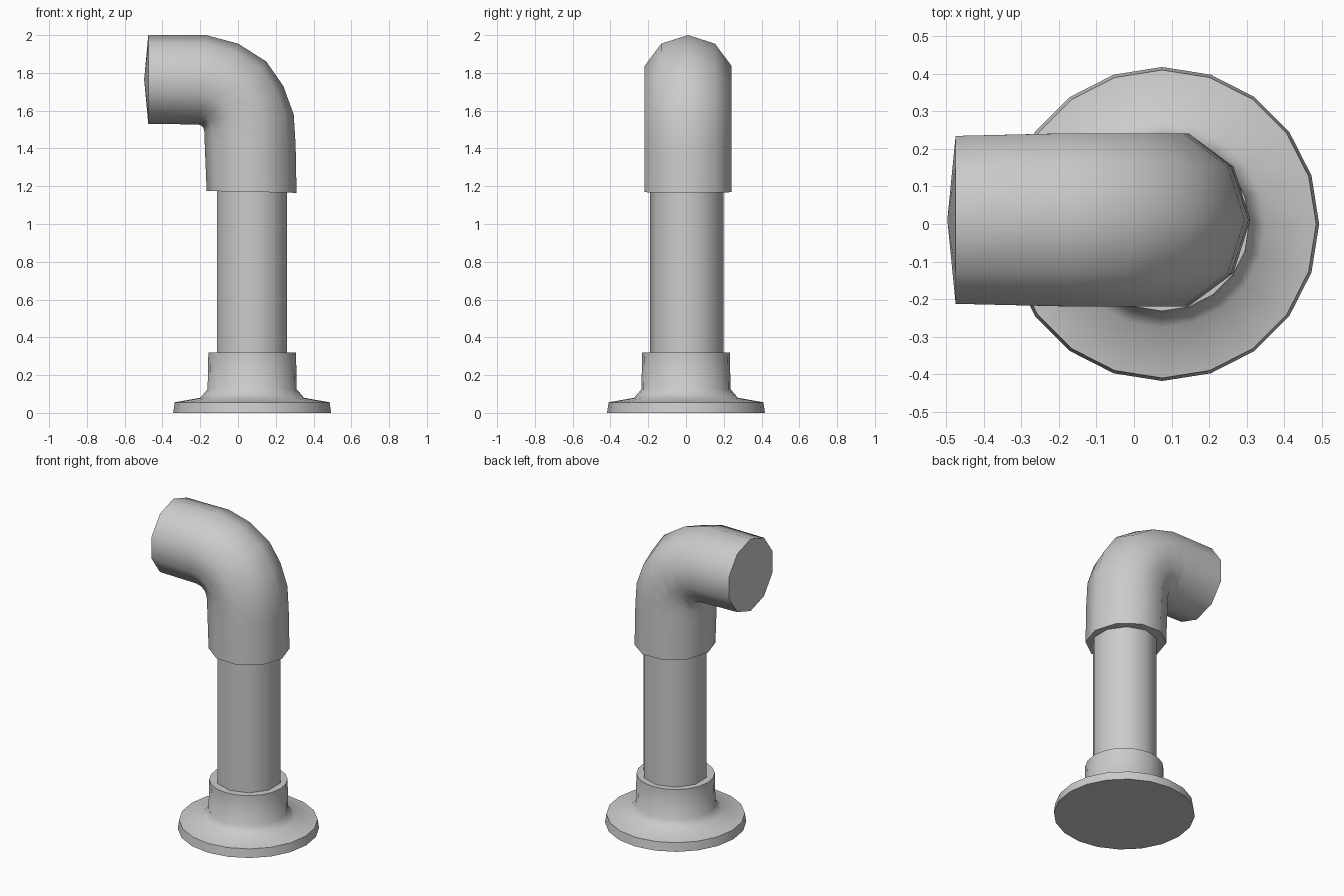
import bpy, bmesh, math
from mathutils import Vector

cube = bpy.data.objects.get("Cube")
if cube:
    bpy.data.objects.remove(cube, do_unlink=True)

metal = bpy.data.materials.new("grey metal")
metal.use_nodes = True
metal.diffuse_color = (0.6, 0.6, 0.6, 1)
metal.node_tree.nodes["Principled BSDF"].inputs["Base Color"].default_value = (0.6, 0.6, 0.6, 1)


def loft(name, rings, start=None, end=None):
    """Skin rings of points, closing each end with a fan to a tip or a flat face."""
    bm = bmesh.new()
    loops = [[bm.verts.new(p) for p in ring] for ring in rings]
    n = len(loops[0])
    for a, b in zip(loops, loops[1:]):
        for i in range(n):
            j = (i + 1) % n
            bm.faces.new((a[i], a[j], b[j], b[i]))
    for loop, tip in ((loops[0], start), (loops[-1], end)):
        if tip is None:
            bm.faces.new(loop)
        else:
            v = bm.verts.new(tip)
            for i in range(n):
                bm.faces.new((loop[i], loop[(i + 1) % n], v))
    bmesh.ops.recalc_face_normals(bm, faces=bm.faces)
    mesh = bpy.data.meshes.new(name)
    bm.to_mesh(mesh)
    bm.free()
    mesh.materials.append(metal)
    ob = bpy.data.objects.new(name, mesh)
    bpy.context.collection.objects.link(ob)
    bpy.ops.object.select_all(action="DESELECT")
    ob.select_set(True)
    bpy.context.view_layer.objects.active = ob
    bpy.ops.object.shade_smooth_by_angle(angle=math.radians(50))
    return ob


def lathe(name, profile, sides, centre, turn=0.0):
    """Turn a (radius, height) profile about a vertical axis."""
    angles = [turn + 2 * math.pi * i / sides for i in range(sides)]
    rings = [[(centre[0] + r * math.cos(a), centre[1] + r * math.sin(a), z)
              for a in angles] for r, z in profile]
    return loft(name, rings)


# Floor flange with its flared collar
lathe("base_flange", [(0.418, 0), (0.41, 0.056), (0.275, 0.08),
                      (0.236, 0.125), (0.232, 0.32)], 20, (0.075, 0))

# Upright pipe
lathe("upright_pipe", [(0.195, 0.28), (0.195, 1.25)], 10, (0.075, 0.004), math.pi / 2)

# Elbow: each section spans an outer and an inner (x, z) point
sections = [((-0.475, 2.0), (-0.475, 1.53)),
            ((-0.17, 2.0), (-0.21, 1.527)),
            ((0.0, 1.955), (-0.193, 1.521)),
            ((0.15, 1.86), (-0.184, 1.512)),
            ((0.24, 1.73), (-0.18, 1.50)),
            ((0.295, 1.58), (-0.178, 1.485)),
            ((0.305, 1.42), (-0.176, 1.42)),
            ((0.31, 1.165), (-0.166, 1.175))]
rings = []
for k, (o, i) in enumerate(sections):
    outer, inner = Vector((o[0], 0.011, o[1])), Vector((i[0], 0.011, i[1]))
    mid, half = (outer + inner) / 2, (outer - inner) / 2
    width = 0.235 if k == 0 else 0.242
    rings.append([mid + half * math.cos(math.pi * s / 5)
                  + Vector((0, width * math.sin(math.pi * s / 5), 0)) for s in range(10)])
loft("elbow_spout", rings, start=(-0.497, 0.011, 1.765))
